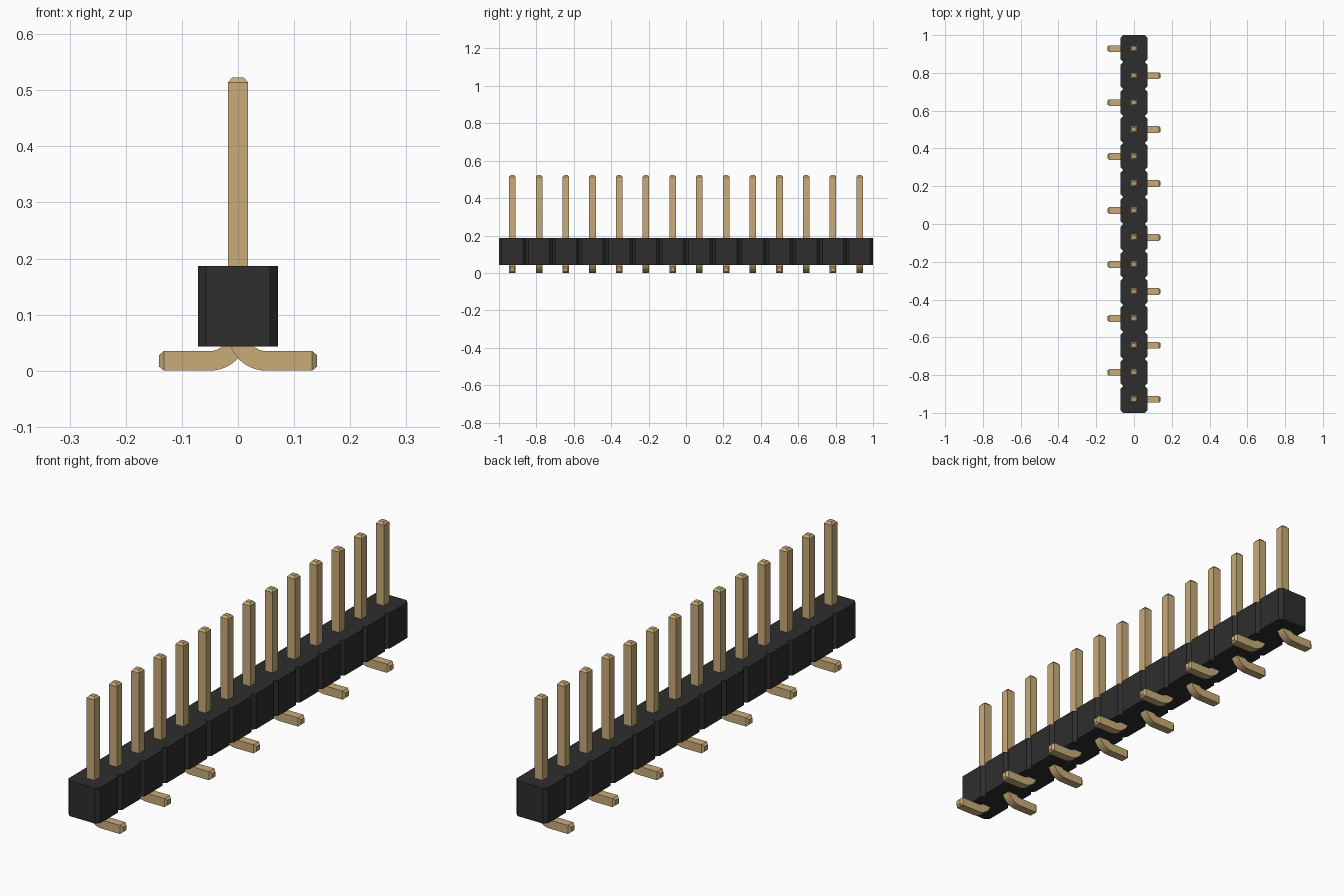
import bpy, bmesh, math

cube = bpy.data.objects.get("Cube")
if cube:
    bpy.data.objects.remove(cube, do_unlink=True)

COUNT = 14
PITCH = 2 / COUNT
HALF = 0.0175          # half thickness of a pin
BASE, TOP = 0.043, 0.187


def make_material(name, rgb, rough):
    mat = bpy.data.materials.new(name)
    mat.use_nodes = True
    mat.diffuse_color = (*rgb, 1)
    bsdf = mat.node_tree.nodes["Principled BSDF"]
    bsdf.inputs["Base Color"].default_value = (*rgb, 1)
    bsdf.inputs["Roughness"].default_value = rough
    return mat


def make_object(name, bm, mat):
    bmesh.ops.recalc_face_normals(bm, faces=bm.faces)
    mesh = bpy.data.meshes.new(name)
    bm.to_mesh(mesh)
    bm.free()
    mesh.materials.append(mat)
    obj = bpy.data.objects.new(name, mesh)
    bpy.context.collection.objects.link(obj)
    return obj


black = make_material("black plastic", (0.027, 0.027, 0.027), 0.6)
gold = make_material("gold metal", (0.58, 0.41, 0.19), 0.5)

# Housing: notched outline, one chamfered block per pin, extruded upward
wide, cut = PITCH / 2, PITCH / 10
side = [(wide - cut, -1)]
for i in range(COUNT):
    y0, y1 = -1 + i * PITCH, -1 + (i + 1) * PITCH
    side += [(wide, y0 + cut), (wide, y1 - cut), (wide - cut, y1)]
outline = side + [(-x, y) for x, y in reversed(side)]

bm = bmesh.new()
face = bm.faces.new([bm.verts.new((x, y, BASE)) for x, y in outline])
ext = bmesh.ops.extrude_face_region(bm, geom=[face])
bmesh.ops.translate(bm, vec=(0, 0, TOP - BASE),
                    verts=[v for v in ext["geom"] if isinstance(v, bmesh.types.BMVert)])
make_object("housing", bm, black)

# Pin path: (x, z, bend angle, half thickness), from tip down and out to the foot
BEND = 0.05            # centreline bend radius
path = [(0, 0.523, 0, 0.010), (0, 0.514, 0, HALF)]
for k in range(9):
    a = math.radians(90) * k / 8
    path.append((BEND - BEND * math.cos(a), HALF + BEND - BEND * math.sin(a), a, HALF))
path += [(0.132, HALF, math.pi / 2, HALF), (0.141, HALF, math.pi / 2, 0.010)]


def make_pin(name, y, direction):
    bm = bmesh.new()
    rings = []
    for x, z, a, h in path:
        nx, nz = math.cos(a) * h, math.sin(a) * h
        ring = [(x + nx, -h, z + nz), (x + nx, h, z + nz),
                (x - nx, h, z - nz), (x - nx, -h, z - nz)]
        rings.append([bm.verts.new((px * direction, y + py, pz)) for px, py, pz in ring])
    for r, s in zip(rings, rings[1:]):
        for j in range(4):
            n = (j + 1) % 4
            bm.faces.new((r[j], r[n], s[n], s[j]))
    bm.faces.new(rings[0])
    bm.faces.new(rings[-1])
    pin = make_object(name, bm, gold)
    # Smooth the bend only; the square corners stay sharp
    bpy.ops.object.select_all(action="DESELECT")
    pin.select_set(True)
    bpy.context.view_layer.objects.active = pin
    bpy.ops.object.shade_smooth_by_angle(angle=math.radians(25))


# Pins: feet alternate between the two sides
for i in range(COUNT):
    make_pin(f"pin_{i + 1:02d}", -1 + (i + 0.5) * PITCH, 1 if i % 2 == 0 else -1)
